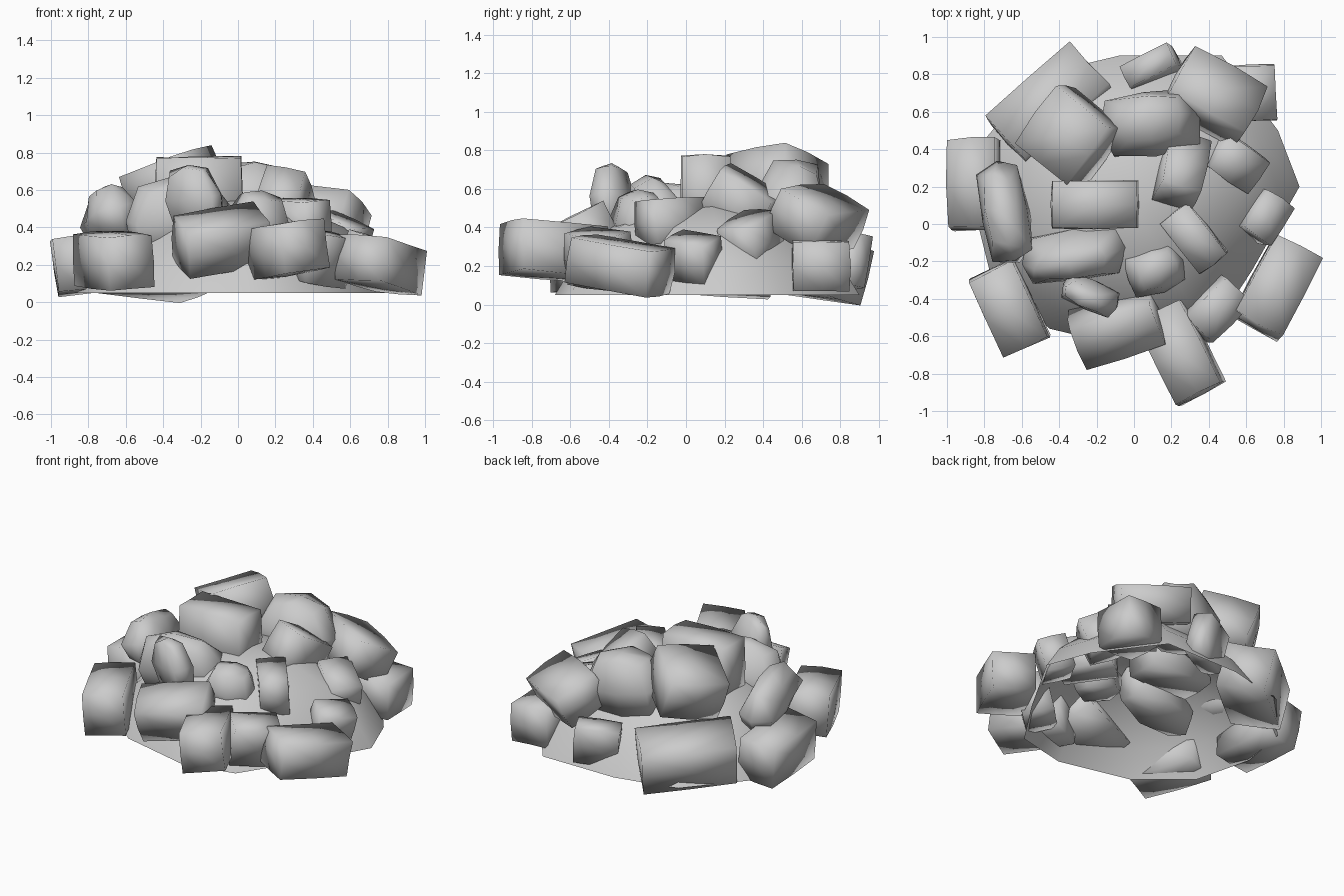
import bpy
import bmesh
import random
from math import radians
from mathutils import Euler, Matrix, Vector

default_cube = bpy.data.objects.get("Cube")
if default_cube:
    bpy.data.objects.remove(default_cube, do_unlink=True)

random.seed(4)

# Single stone colour
stone_grey = bpy.data.materials.new("stone_grey")
stone_grey.use_nodes = True
colour = (0.6, 0.6, 0.6, 1)
stone_grey.diffuse_color = colour
shader = next(n for n in stone_grey.node_tree.nodes if n.type == "BSDF_PRINCIPLED")
shader.inputs["Base Color"].default_value = colour
shader.inputs["Roughness"].default_value = 0.8


def add_object(name, bm, smooth_angle):
    """Turn a bmesh into a grey object with smooth shading and sharp edges."""
    bmesh.ops.recalc_face_normals(bm, faces=bm.faces)
    mesh = bpy.data.meshes.new(name)
    bm.to_mesh(mesh)
    bm.free()
    mesh.materials.append(stone_grey)
    obj = bpy.data.objects.new(name, mesh)
    bpy.context.collection.objects.link(obj)
    bpy.ops.object.select_all(action="DESELECT")
    obj.select_set(True)
    bpy.context.view_layer.objects.active = obj
    bpy.ops.object.shade_smooth_by_angle(angle=radians(smooth_angle))


def add_rock(name, centre, size, yaw, pitch, roll, rounding, jitter, taper):
    """Box with bulging sides; rounding and taper turn it into a boulder."""
    bm = bmesh.new()
    bmesh.ops.create_cube(bm, size=2)
    bmesh.ops.subdivide_edges(bm, edges=bm.edges[:], cuts=1, use_grid_fill=True)
    half_size = Vector(size) / 2
    for vert in bm.verts:
        outer_axes = sum(abs(c) > 0.5 for c in vert.co)
        pull = 1 - rounding * (outer_axes - 1) / 2
        noise = Vector([random.uniform(-jitter, jitter) for _ in range(3)])
        if vert.co.z > 0.5:
            vert.co.xy *= taper
        vert.co = (vert.co * pull + noise) * half_size
    turn = Euler((radians(roll), radians(pitch), radians(yaw))).to_matrix().to_4x4()
    bm.transform(Matrix.Translation(centre) @ turn)
    add_object(name, bm, 100)


def add_mound():
    """Irregular dome of stacked rings, open underneath."""
    rim = [(.885, .2), (.77, .5), (.47, .9), (-.08, .9), (-.5, .8), (-.8, .45),
           (-.86, .1), (-.76, -.3), (-.45, -.56), (.05, -.68), (.4, -.6), (.63, -.25)]
    profile = [(1, .05), (.87, .22), (.64, .4), (.34, .52)]
    centre = Vector((0, .1))
    bm = bmesh.new()
    rings = []
    for scale, height in profile:
        ring = []
        for point in rim:
            flat = centre + (Vector(point) - centre) * scale
            ring.append(bm.verts.new((flat.x, flat.y, height)))
        rings.append(ring)
    count = len(rim)
    for lower, upper in zip(rings, rings[1:]):
        for i in range(count):
            j = (i + 1) % count
            bm.faces.new((lower[i], lower[j], upper[j], upper[i]))
    peak = bm.verts.new((centre.x, centre.y, .56))
    for i in range(count):
        bm.faces.new((rings[-1][i], rings[-1][(i + 1) % count], peak))
    add_object("mound", bm, 50)


add_mound()

# Squared blocks around the foot: centre, size, yaw, pitch, roll
foot_blocks = {
    "back_right_foot_block": ((-.45, .63, .2), (.62, .33, .3), 41, 5, -14),
    "right_foot_block": ((-.85, .21, .2), (.49, .27, .3), 91, 4, -8),
    "front_right_foot_block": ((-.67, -.45, .225), (.47, .27, .29), -65, 3, 4),
    "front_foot_block": ((-.09, -.55, .33), (.47, .27, .27), 18, -9, 25),
    "front_left_foot_block": ((.25, -.69, .28), (.5, .28, .28), -64, -5, 6),
    "left_foot_block": ((.765, -.34, .2), (.49, .29, .25), 62, 9, 3),
    "back_left_foot_block": ((.62, .7, .2), (.28, .3, .26), 2, 2, 0),
    "small_front_left_block": ((.43, -.45, .24), (.31, .21, .28), 45, 6, 12),
    "small_back_block": ((.1, .83, .22), (.29, .13, .28), 27, -5, -12),
}

# Squared blocks resting on the mound
upper_blocks = {
    "summit_block": ((-.21, .105, .58), (.48, .26, .4), 0, 0, 0),
    "high_back_right_block": ((-.34, .47, .62), (.39, .4, .3), -39, -18, 10),
    "high_back_left_block": ((.43, .68, .445), (.47, .32, .24), -30, 3, -27),
    "high_left_block": ((.25, .28, .52), (.23, .34, .28), -16, 8, -31),
    "middle_left_block": ((.53, .34, .33), (.28, .22, .25), -35, 22, 0),
    "lower_left_block": ((.69, .04, .24), (.25, .19, .23), 58, 8, 18),
    "shoulder_left_block": ((.32, -.07, .43), (.36, .19, .24), -52, 2, 4),
}

# Chipped boulders filling the gaps
boulders = {
    "back_boulder": ((.08, .54, .55), (.53, .36, .42), 9, 4, -8),
    "right_boulder": ((-.69, .06, .46), (.55, .25, .3), 101, 12, -10),
    "front_right_boulder": ((-.32, -.17, .46), (.56, .28, .42), 8, -8, 12),
    "upright_boulder": ((-.24, -.38, .56), (.32, .16, .36), -25, -8, 6),
    "small_front_boulder": ((.11, -.24, .45), (.31, .27, .28), 20, 6, 8),
}

for group, rounding, jitter, taper in (
    (foot_blocks, .04, .03, 1),
    (upper_blocks, .05, .03, 1),
    (boulders, .26, .08, .75),
):
    for name, placement in group.items():
        add_rock(name, *placement, rounding, jitter, taper)
